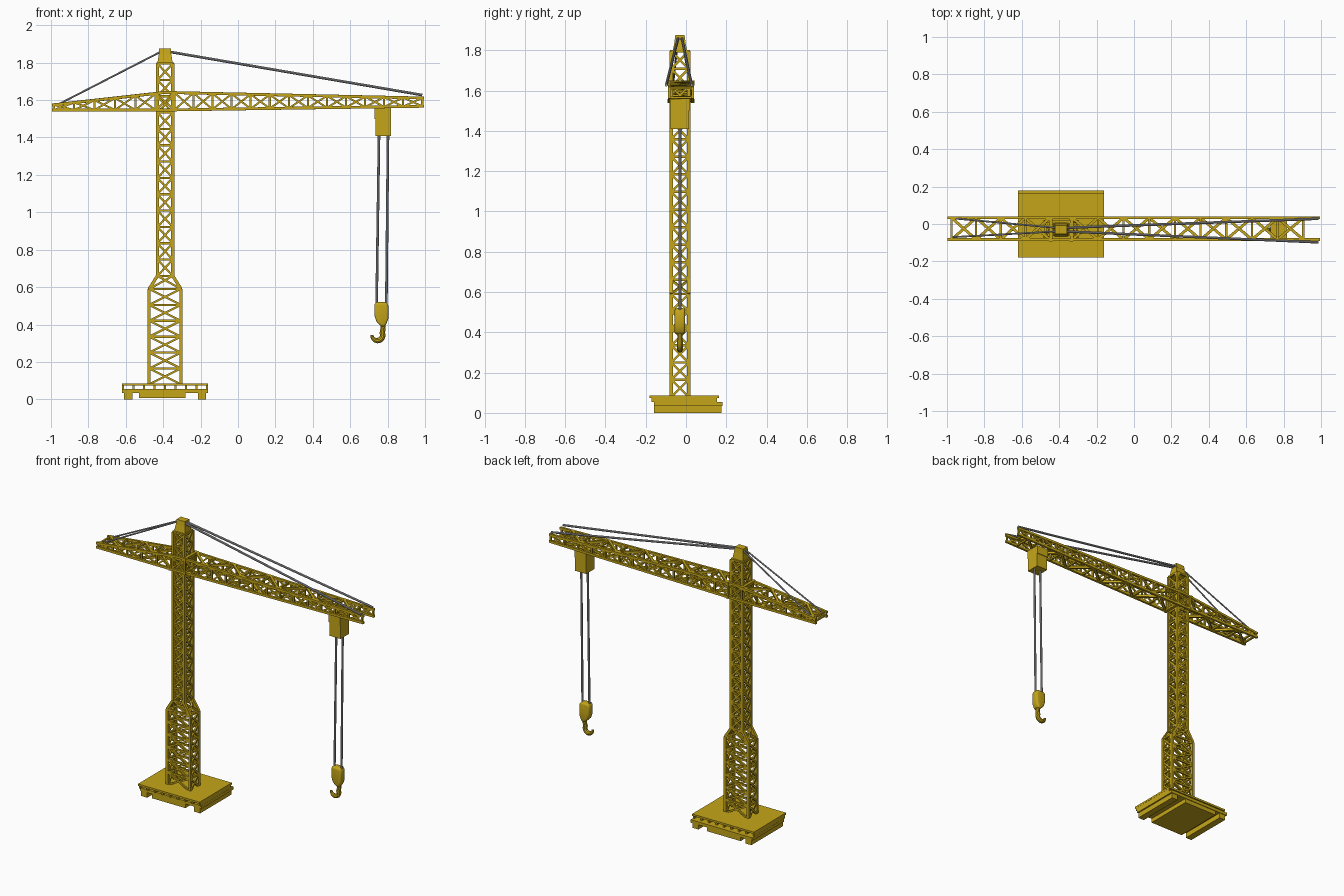
import bpy, bmesh, math
from mathutils import Vector, Matrix

cube = bpy.data.objects.get("Cube")
if cube:
    bpy.data.objects.remove(cube)


def material(name, rgb):
    m = bpy.data.materials.new(name)
    m.use_nodes = True
    m.diffuse_color = (*rgb, 1)
    m.node_tree.nodes["Principled BSDF"].inputs["Base Color"].default_value = (*rgb, 1)
    return m


YELLOW = material("crane yellow", (0.56, 0.38, 0.01))
GREY = material("cable grey", (0.40, 0.40, 0.42))
CX, CY = -0.39, -0.03  # mast axis


def finish(bm, name, mat, smooth=False):
    bmesh.ops.recalc_face_normals(bm, faces=bm.faces)
    me = bpy.data.meshes.new(name)
    bm.to_mesh(me)
    bm.free()
    me.materials.append(mat)
    ob = bpy.data.objects.new(name, me)
    bpy.context.collection.objects.link(ob)
    if smooth:
        select(ob)
        bpy.ops.object.shade_smooth_by_angle()
    return ob


def select(ob):
    bpy.ops.object.select_all(action='DESELECT')
    ob.select_set(True)
    bpy.context.view_layer.objects.active = ob


def beam(bm, a, b, w=0.012):
    """Square bar from a to b."""
    a, b = Vector(a), Vector(b)
    d = b - a
    if abs(d.x) < 1e-6 and abs(d.y) < 1e-6:
        rot = Matrix.Identity(4)
    else:
        rot = d.to_track_quat('Z', 'Y').to_matrix().to_4x4()
    mat = Matrix.Translation((a + b) / 2) @ rot @ Matrix.Diagonal((w, w, d.length, 1))
    bmesh.ops.create_cube(bm, size=1, matrix=mat)


def box(bm, x0, x1, y0, y1, z0, z1, taper=(1, 1)):
    """Box by its limits; taper scales the top."""
    c = Vector(((x0 + x1) / 2, (y0 + y1) / 2, (z0 + z1) / 2))
    mat = Matrix.Translation(c) @ Matrix.Diagonal((x1 - x0, y1 - y0, z1 - z0, 1))
    for v in bmesh.ops.create_cube(bm, size=1, matrix=mat)["verts"]:
        if v.co.z > c.z:
            v.co.x = c.x + (v.co.x - c.x) * taper[0]
            v.co.y = c.y + (v.co.y - c.y) * taper[1]


def cable(bm, a, b, r=0.006):
    a, b = Vector(a), Vector(b)
    d = b - a
    mat = Matrix.Translation((a + b) / 2) @ d.to_track_quat('Z', 'Y').to_matrix().to_4x4()
    bmesh.ops.create_cone(bm, cap_ends=True, segments=10, radius1=r, radius2=r,
                          depth=d.length, matrix=mat)


# Base: feet, slab, ribs and deck
bm = bmesh.new()
for x0, x1, z0 in ((-0.61, -0.565, 0), (-0.53, -0.28, 0.006), (-0.215, -0.17, 0)):
    box(bm, x0, x1, -0.16, 0.175, z0, 0.036)
box(bm, -0.62, -0.16, -0.16, 0.18, 0.034, 0.054)
finish(bm, "base_slab", YELLOW)
bm = bmesh.new()
for i in range(9):
    x = -0.614 + i * 0.056
    box(bm, x - 0.005, x + 0.005, -0.17, 0.155, 0.053, 0.074)
box(bm, -0.62, -0.16, -0.18, 0.163, 0.073, 0.086)
finish(bm, "base_deck", YELLOW)


# Mast: lattice of four corner posts with crossed bracing
def ring(z, hx, hy=0.043):
    return [Vector((CX + sx * hx, CY + sy * hy, z))
            for sx, sy in ((-1, -1), (1, -1), (1, 1), (-1, 1))]


def lattice_mast(name, z0, z1, hx0, hx1, bays):
    bm = bmesh.new()
    low, high = ring(z0, hx0), ring(z1, hx1)
    for a, b in zip(low, high):
        beam(bm, a, b, 0.017)
    for i in range(bays):
        r0 = [a.lerp(b, i / bays) for a, b in zip(low, high)]
        r1 = [a.lerp(b, (i + 1) / bays) for a, b in zip(low, high)]
        for k in range(4):
            n = (k + 1) % 4
            beam(bm, r0[k], r1[n], 0.011)
            beam(bm, r0[n], r1[k], 0.011)
            beam(bm, r1[k], r1[n], 0.012)
    finish(bm, name, YELLOW)


lattice_mast("lower_mast", 0.08, 0.59, 0.085, 0.085, 6)
lattice_mast("mast_shoulder", 0.59, 0.66, 0.085, 0.041, 1)
lattice_mast("upper_mast", 0.66, 1.795, 0.041, 0.041, 13)

# Mast head
bm = bmesh.new()
box(bm, CX - 0.041, CX + 0.041, CY - 0.036, CY + 0.036, 1.795, 1.845, (0.82, 0.72))
box(bm, CX - 0.033, CX + 0.033, CY - 0.027, CY + 0.027, 1.845, 1.875, (0.95, 0.85))
finish(bm, "mast_head", YELLOW)

# Jib: two braced side frames joined above and below
YF, YB = -0.083, 0.033


def top(x):
    if x < CX:
        return 1.573 + (x + 1) / (CX + 1) * 0.068
    return 1.641 - (x - CX) / (1 - CX) * 0.03


def bottom(x):
    return 1.547 + max(0, x - CX) / (1 - CX) * 0.02


def spread(x0, x1, n):
    xs = [x0 + (x1 - x0) * i / n for i in range(n + 1)]
    return list(zip(xs, xs[1:]))


bm = bmesh.new()
for y in (YF, YB):
    for level in (top, bottom):
        for x0, x1 in ((-0.995, CX), (CX, 0.995)):
            beam(bm, (x0, y, level(x0)), (x1, y, level(x1)), 0.015)
finish(bm, "jib_chords", YELLOW)

bm = bmesh.new()
for y in (YF, YB):
    for x0, x1 in spread(-0.985, -0.44, 5) + spread(-0.44, -0.34, 1) + spread(-0.34, 0.985, 13):
        beam(bm, (x0, y, bottom(x0)), (x1, y, top(x1)), 0.010)
        beam(bm, (x0, y, top(x0)), (x1, y, bottom(x1)), 0.010)
        beam(bm, (x1, y, bottom(x1)), (x1, y, top(x1)), 0.011)
    beam(bm, (-0.985, y, bottom(-0.985)), (-0.985, y, top(-0.985)), 0.011)
finish(bm, "jib_side_braces", YELLOW)

bm = bmesh.new()
for level, flip in ((top, 0), (bottom, 1)):
    for i, (x0, x1) in enumerate(spread(-0.975, -0.45, 4) + spread(-0.33, 0.905, 9)):
        ya, yb = (YF, YB) if (i + flip) % 2 else (YB, YF)
        beam(bm, (x0, ya, level(x0)), (x1, yb, level(x1)), 0.015)
        for x in (x0, x1):
            beam(bm, (x, YF, level(x)), (x, YB, level(x)), 0.011)
finish(bm, "jib_cross_braces", YELLOW)

# Collar where the jib passes the mast
bm = bmesh.new()
for x in (CX - 0.055, CX + 0.055):
    for level in (top, bottom):
        beam(bm, (x, YF - 0.01, level(x)), (x, YB + 0.01, level(x)), 0.018)
finish(bm, "jib_collar", YELLOW)

# Stay cables from the mast head
bm = bmesh.new()
for side in (-1, 1):
    cable(bm, (CX - 0.03, CY + side * 0.01, 1.855), (-0.965, -0.02 + side * 0.05, 1.575), 0.005)
    cable(bm, (CX + 0.03, CY + side * 0.01, 1.857), (0.985, -0.035 + side * 0.063, 1.627), 0.007)
finish(bm, "stay_cables", GREY, True)

# Trolley under the jib
bm = bmesh.new()
box(bm, 0.73, 0.818, -0.08, 0.02, 1.5, 1.557)
box(bm, 0.734, 0.818, -0.076, 0.016, 1.408, 1.5)
finish(bm, "trolley", YELLOW)

# Hoist cables
bm = bmesh.new()
cable(bm, (0.754, CY, 1.42), (0.741, CY, 0.5), 0.007)
cable(bm, (0.802, CY, 1.42), (0.793, CY, 0.5), 0.007)
finish(bm, "hoist_cables", GREY, True)

# Hook block: rounded plate from a front outline
bm = bmesh.new()
outline = [(0.737, 0.52), (0.795, 0.52), (0.804, 0.5), (0.804, 0.43), (0.788, 0.39),
           (0.764, 0.39), (0.74, 0.415), (0.729, 0.45), (0.729, 0.505)]
face = bm.faces.new([bm.verts.new((x, CY - 0.026, z)) for x, z in outline])
ext = bmesh.ops.extrude_face_region(bm, geom=[face])
for v in ext["geom"]:
    if isinstance(v, bmesh.types.BMVert):
        v.co.y += 0.052
block = finish(bm, "hook_block", YELLOW)
bev = block.modifiers.new("round", 'BEVEL')
bev.width, bev.segments = 0.012, 3
select(block)
bpy.ops.object.modifier_apply(modifier="round")
bpy.ops.object.shade_smooth_by_angle()

# Hook: tapering tube swept round an arc
cu = bpy.data.curves.new("hook", 'CURVE')
cu.dimensions = '3D'
cu.bevel_depth, cu.bevel_resolution, cu.use_fill_caps = 0.015, 3, True
path = [(0.775, 0.41, 1.0), (0.775, 0.375, 0.9)]
for i in range(10):
    a = math.radians(25 - 23 * i)
    path.append((0.745 + 0.029 * math.cos(a), 0.343 + 0.029 * math.sin(a),
                 1.0 if i < 6 else 1.0 - 0.13 * (i - 5)))
sp = cu.splines.new('POLY')
sp.points.add(len(path) - 1)
for p, (x, z, r) in zip(sp.points, path):
    p.co = (x, CY, z, 1)
    p.radius = r
cu.materials.append(YELLOW)
hook = bpy.data.objects.new("hook", cu)
bpy.context.collection.objects.link(hook)
select(hook)
bpy.ops.object.convert(target='MESH')
bpy.ops.object.shade_smooth_by_angle()
